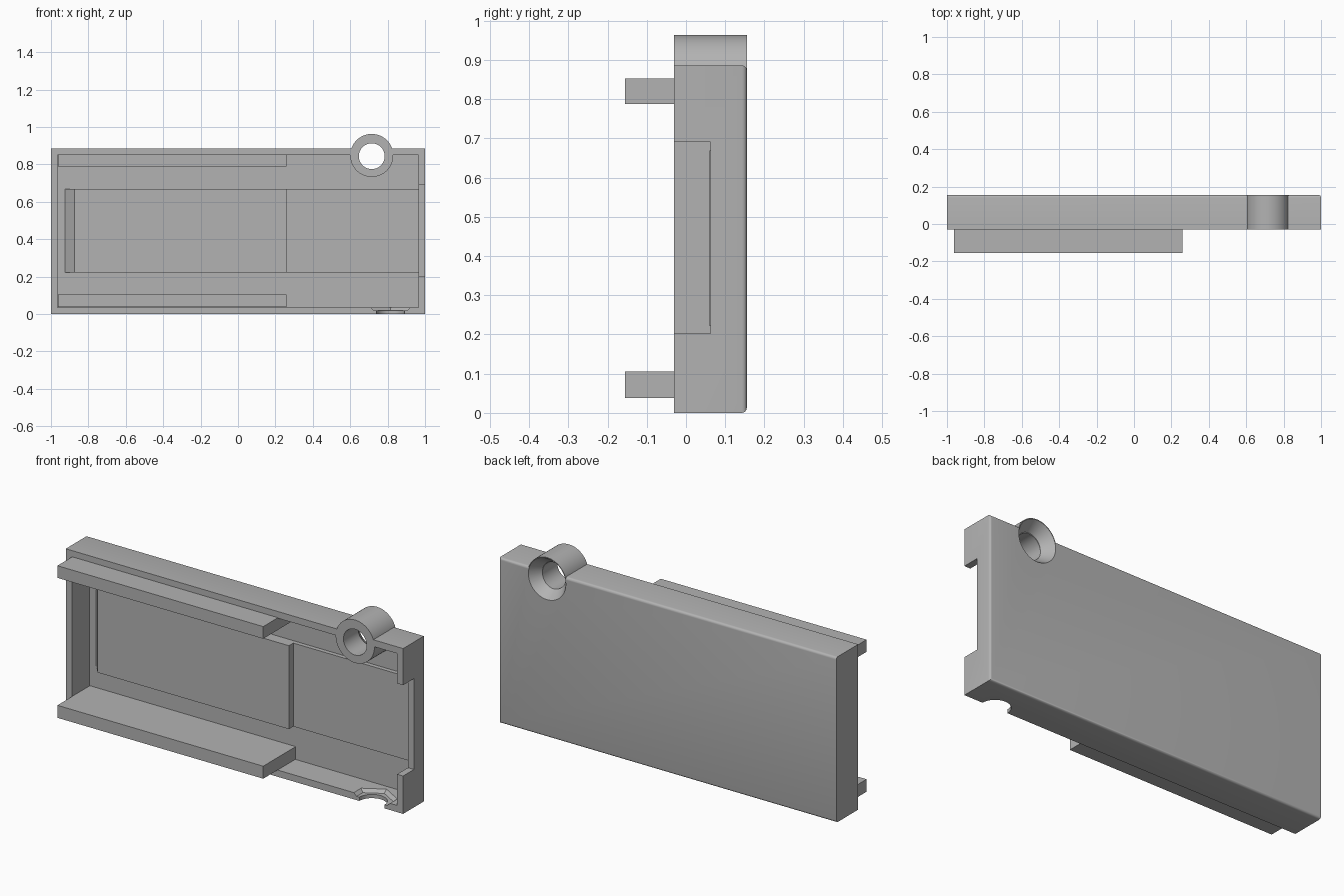
import bpy, bmesh, math
from mathutils import Matrix, Vector

if "Cube" in bpy.data.objects:
    bpy.data.objects.remove(bpy.data.objects["Cube"], do_unlink=True)

grey = bpy.data.materials.new("matte_grey")
grey.use_nodes = True
colour = (0.45, 0.45, 0.45, 1)
grey.diffuse_color = colour
grey.node_tree.nodes["Principled BSDF"].inputs["Base Color"].default_value = colour


def finish(name, bm):
    bmesh.ops.recalc_face_normals(bm, faces=bm.faces)
    mesh = bpy.data.meshes.new(name)
    bm.to_mesh(mesh)
    bm.free()
    mesh.materials.append(grey)
    ob = bpy.data.objects.new(name, mesh)
    bpy.context.collection.objects.link(ob)
    return ob


def box_mesh(x, y, z):
    bm = bmesh.new()
    size = Matrix.Diagonal((x[1] - x[0], y[1] - y[0], z[1] - z[0], 1))
    mid = Matrix.Translation((sum(x) / 2, sum(y) / 2, sum(z) / 2))
    bmesh.ops.create_cube(bm, size=1, matrix=mid @ size)
    return bm


def box(name, x, y, z):
    return finish(name, box_mesh(x, y, z))


def cone(name, centre, r1, r2, length, axis="Z", sides=64):
    """Cone or cylinder starting at centre and running along +Z or +Y."""
    turn = Matrix.Rotation(-math.pi / 2, 4, "X") if axis == "Y" else Matrix()
    bm = bmesh.new()
    bmesh.ops.create_cone(bm, cap_ends=True, segments=sides, radius1=r1, radius2=r2, depth=length,
                          matrix=Matrix.Translation(centre) @ turn @ Matrix.Translation((0, 0, length / 2)))
    return finish(name, bm)


def combine(target, tool, operation):
    """Apply a boolean and remove the tool."""
    mod = target.modifiers.new(operation, "BOOLEAN")
    mod.operation, mod.object, mod.solver = operation, tool, "EXACT"
    dg = bpy.context.evaluated_depsgraph_get()
    mesh = bpy.data.meshes.new_from_object(target.evaluated_get(dg))
    target.modifiers.clear()
    target.data = mesh
    bpy.data.objects.remove(tool, do_unlink=True)


FRONT, BACK, FLOOR = -0.03, 0.155, 0.12
HEIGHT, WALL = 0.886, 0.036

# Case shell with soft back edges
bm = box_mesh((-1, 1), (FRONT, BACK), (0, HEIGHT))
soft = [e for e in bm.edges
        if all(v.co.y > 0 for v in e.verts) and not all(v.co.x < 0 for v in e.verts)]
bmesh.ops.bevel(bm, geom=soft, offset=0.013, segments=4, profile=0.5, affect="EDGES")
case = finish("case_shell", bm)
combine(case, box("cavity", (-1 + WALL, 1 - WALL), (-0.2, FLOOR), (WALL, HEIGHT - WALL)), "DIFFERENCE")

# Opening in the end wall
combine(case, box("end_opening", (0.9, 1.1), (-0.2, 0.062), (0.203, 0.69)), "DIFFERENCE")

# Screw boss with a countersunk through hole
bx, bz = 0.715, 0.847
bz = 0.963 - 0.115
hole_z = bz - 0.012
combine(case, cone("boss", (bx, FRONT, bz), 0.115, 0.115, BACK - FRONT, "Y"), "UNION")
combine(case, cone("hole", (bx, -0.2, hole_z + 0.008), 0.069, 0.069, 0.5, "Y"), "DIFFERENCE")
combine(case, cone("countersink", (bx, 0.095, bz), 0.069, 0.1145, 0.065, "Y"), "DIFFERENCE")

# Half-round port and nut recess in the bottom wall
combine(case, cone("port", (0.815, FRONT, -0.1), 0.075, 0.075, 0.2), "DIFFERENCE")
combine(case, cone("nut_recess", (0.815, FRONT, 0.02), 0.105, 0.125, 0.017, sides=6), "DIFFERENCE")

# Raised inner panel with a sloped end
bm = bmesh.new()
outline = [(-0.925, FLOOR), (-0.875, 0.06), (0.26, 0.06), (0.26, FLOOR)]
face = bm.faces.new([bm.verts.new((x, y, 0.222)) for x, y in outline])
side = bmesh.ops.extrude_face_region(bm, geom=[face])["geom"]
bmesh.ops.translate(bm, vec=Vector((0, 0, 0.447)),
                    verts=[g for g in side if isinstance(g, bmesh.types.BMVert)])
finish("raised_panel", bm)

# Lower pad beside the panel
box("lower_pad", (0.26, 1 - WALL), (0.097, FLOOR), (0.222, 0.669))

# Guide rails
for name, low, high in (("bottom_rail", 0.038, 0.105), ("top_rail", 0.788, 0.853)):
    box(name, (-0.962, 0.258), (-0.155, FLOOR), (low, high))

bpy.ops.object.select_all(action="DESELECT")
case.select_set(True)
bpy.context.view_layer.objects.active = case
bpy.ops.object.shade_smooth_by_angle(angle=math.radians(30))
